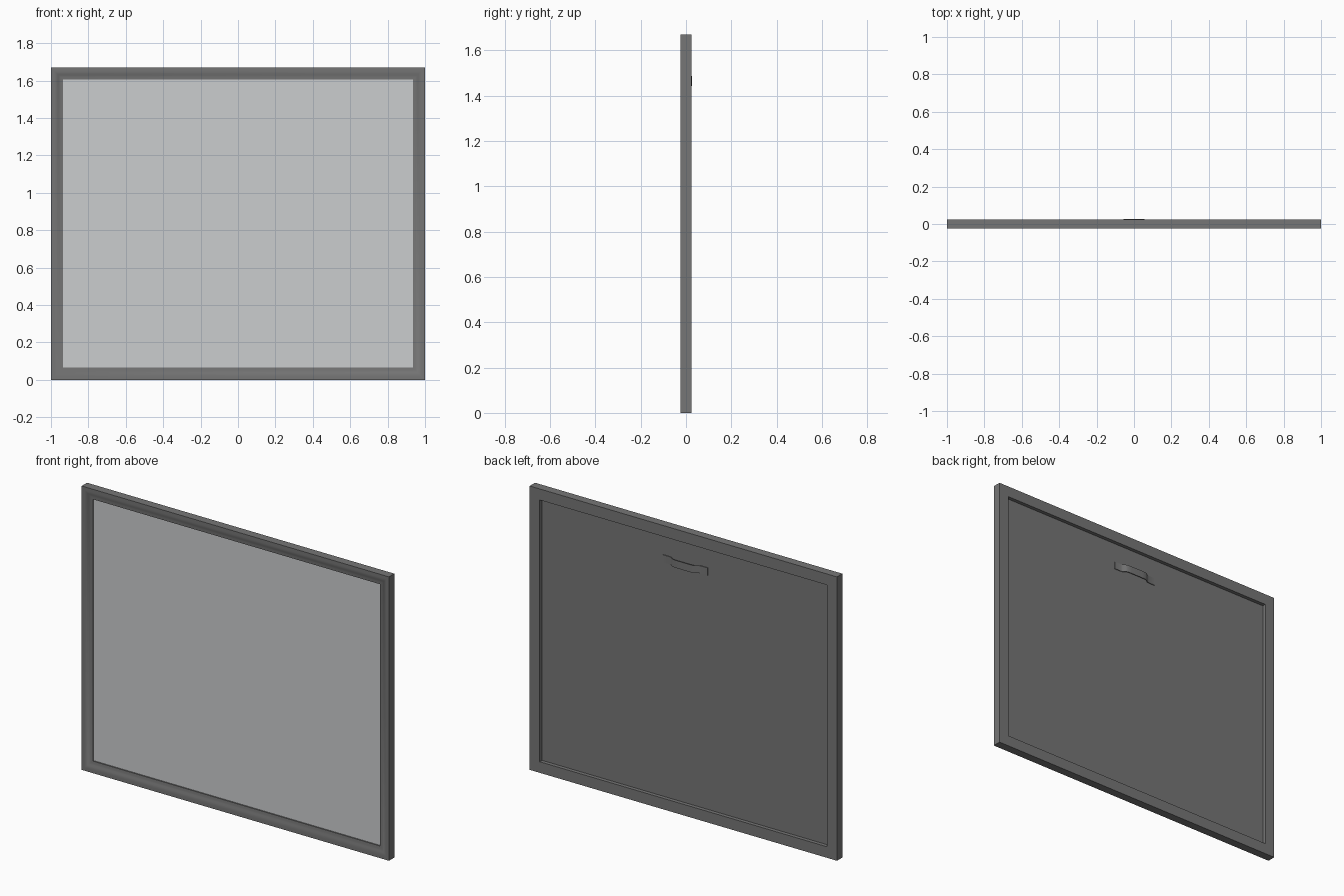
import bpy
import bmesh

cube = bpy.data.objects.get("Cube")
if cube:
    bpy.data.objects.remove(cube)

W, H = 1.0, 1.67      # half width, full height
RAIL = 0.065          # rail width


def material(name, color):
    m = bpy.data.materials.new(name)
    m.use_nodes = True
    m.diffuse_color = color
    bsdf = m.node_tree.nodes["Principled BSDF"]
    bsdf.inputs["Base Color"].default_value = color
    bsdf.inputs["Roughness"].default_value = 0.8
    return m


grey = material("dark grey", (0.18, 0.18, 0.18, 1))
pale = material("pale grey", (0.6, 0.61, 0.625, 1))


def finish(name, bm, *mats, smooth=False):
    bmesh.ops.recalc_face_normals(bm, faces=bm.faces)
    mesh = bpy.data.meshes.new(name)
    bm.to_mesh(mesh)
    bm.free()
    ob = bpy.data.objects.new(name, mesh)
    bpy.context.collection.objects.link(ob)
    for m in mats:
        mesh.materials.append(m)
    if smooth:
        bpy.ops.object.select_all(action='DESELECT')
        ob.select_set(True)
        bpy.context.view_layer.objects.active = ob
        bpy.ops.object.shade_smooth_by_angle(angle=0.6)
    return ob


# Frame: moulding section (inset, depth) swept round four mitred corners
section = [(0, 0.025), (0, -0.025), (0.018, -0.025), (0.026, -0.024),
           (0.034, -0.021), (0.042, -0.017), (0.05, -0.015),
           (RAIL, -0.014), (RAIL, 0.025)]
bm = bmesh.new()
loops = []
for inset, y in section:
    x, lo, hi = W - inset, inset, H - inset
    loops.append([bm.verts.new((px, y, pz))
                  for px, pz in ((-x, lo), (x, lo), (x, hi), (-x, hi))])
for a, b in zip(loops, loops[1:] + loops[:1]):
    for i in range(4):
        j = (i + 1) % 4
        bm.faces.new((a[i], a[j], b[j], b[i]))
finish("frame", bm, grey, smooth=True)

# Panel: pale face in front, dark backing
bm = bmesh.new()
bmesh.ops.create_cube(bm, size=1)
for v in bm.verts:
    v.co.x *= 2 * (W - RAIL + 0.002)
    v.co.y = v.co.y * 0.01 - 0.002
    v.co.z = v.co.z * (H - 2 * RAIL + 0.004) + H / 2
bm.normal_update()
for f in bm.faces:
    f.material_index = 1 if f.normal.y < -0.5 else 0
finish("panel", bm, grey, pale)

# Hanger: bent metal strap with flat end tabs on the back of the panel
half = [(0.145, 0.005), (0.1, 0.005), (0.09, 0.008), (0.077, 0.018),
        (0.065, 0.023), (0.04, 0.024)]
path = half + [(-x, y) for x, y in reversed(half)]
bm = bmesh.new()
rows = []
for x, y in path:
    rows.append([bm.verts.new((x, y + dy, z)) for dy, z in
                 ((-0.002, 1.443), (0.002, 1.443), (0.002, 1.487), (-0.002, 1.487))])
for a, b in zip(rows, rows[1:]):
    for i in range(4):
        j = (i + 1) % 4
        bm.faces.new((a[i], a[j], b[j], b[i]))
bm.faces.new(rows[0])
bm.faces.new(rows[-1])
finish("hanger_strap", bm, grey, smooth=True)
